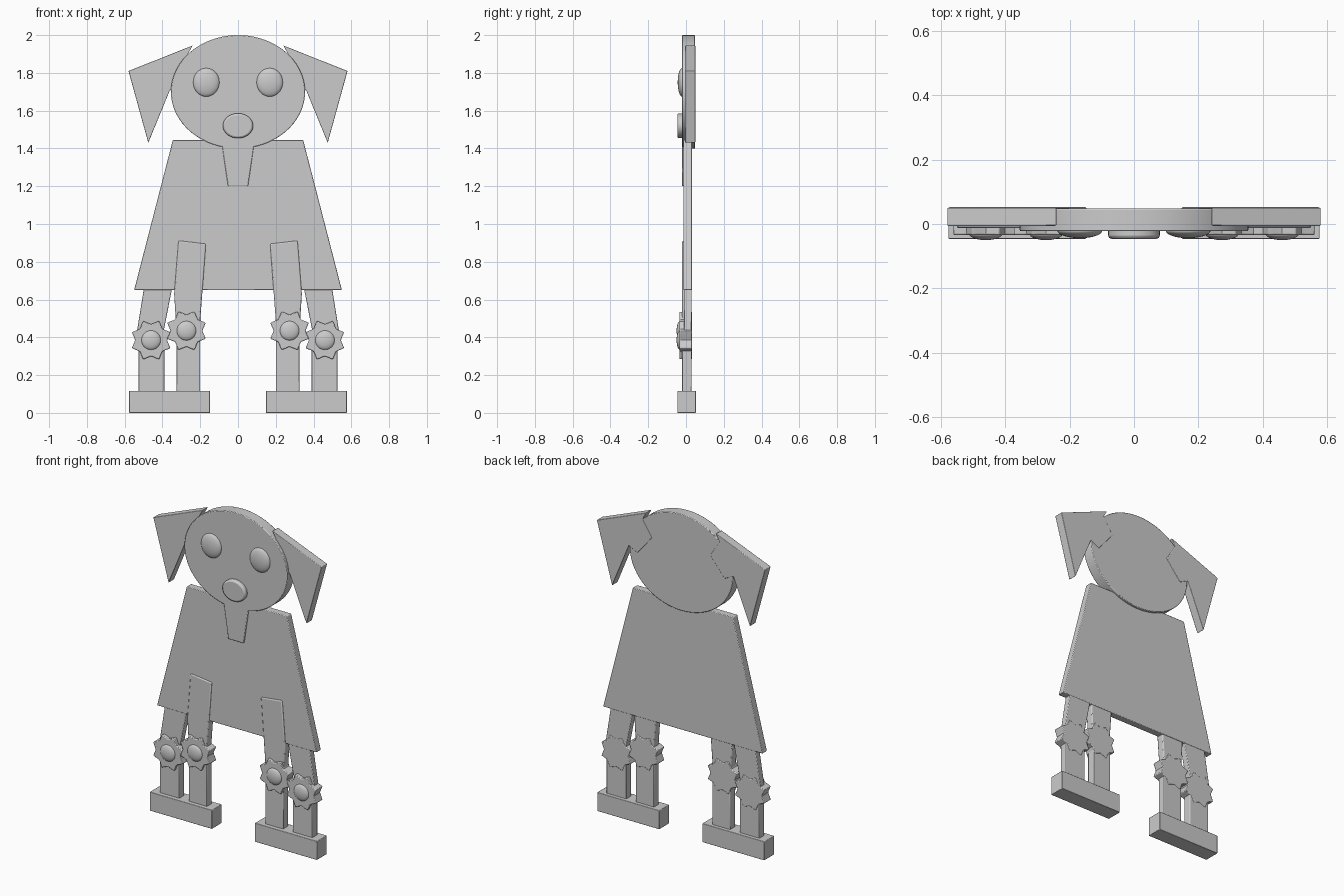
import bpy, bmesh
from math import sin, cos, pi, radians
from mathutils import Vector

cube = bpy.data.objects.get("Cube")
if cube:
    bpy.data.objects.remove(cube, do_unlink=True)

grey = bpy.data.materials.new("plain grey")
grey.use_nodes = True
colour = (0.6, 0.6, 0.6, 1)
grey.diffuse_color = colour
grey.node_tree.nodes["Principled BSDF"].inputs["Base Color"].default_value = colour


def finish(name, bm, bevel=0.0):
    bmesh.ops.recalc_face_normals(bm, faces=bm.faces)
    mesh = bpy.data.meshes.new(name)
    bm.to_mesh(mesh)
    bm.free()
    mesh.materials.append(grey)
    ob = bpy.data.objects.new(name, mesh)
    bpy.context.collection.objects.link(ob)
    if bevel:
        mod = ob.modifiers.new("soft edge", "BEVEL")
        mod.width = bevel
        mod.segments = 2
        mod.limit_method = "ANGLE"
        mod.angle_limit = radians(50)
    bpy.ops.object.select_all(action="DESELECT")
    ob.select_set(True)
    bpy.context.view_layer.objects.active = ob
    bpy.ops.object.shade_smooth_by_angle(angle=radians(35))
    return ob


def plate(name, outline, front, back, bevel=0.004):
    """Extrude an x-z outline between two depths."""
    bm = bmesh.new()
    face = bm.faces.new([bm.verts.new((x, front, z)) for x, z in outline])
    new = bmesh.ops.extrude_face_region(bm, geom=[face])["geom"]
    bmesh.ops.translate(bm, vec=Vector((0, back - front, 0)),
                        verts=[v for v in new if isinstance(v, bmesh.types.BMVert)])
    return finish(name, bm, bevel)


def ellipse(cx, cz, rx, rz, n=64):
    return [(cx + rx * cos(2 * pi * i / n), cz + rz * sin(2 * pi * i / n)) for i in range(n)]


def button(name, cx, cz, rx, rz, base, depth):
    """Flattened dome that bulges towards the front."""
    bm = bmesh.new()
    bmesh.ops.create_uvsphere(bm, u_segments=32, v_segments=16, radius=1)
    for v in bm.verts:
        x, y, z = v.co
        v.co = (cx + rx * x, base + depth * z, cz + rz * y)
    return finish(name, bm)


def star(cx, cz, inner, outer, points=8):
    """Scalloped ring with pointed tips."""
    outline = []
    steps = 6
    for i in range(points * steps):
        t = abs((i % steps) / steps * 2 - 1)
        r = inner + (outer - inner) * t ** 1.5
        a = 2 * pi * i / (points * steps) + pi / points
        outline.append((cx + r * cos(a), cz + r * sin(a)))
    return outline


# Head, tongue and nose
plate("head", ellipse(0, 1.7, 0.355, 0.3, 96), -0.022, 0.048)
plate("tongue", [(-0.085, 1.42), (-0.053, 1.2), (0.053, 1.2), (0.085, 1.42)], -0.022, 0.0)
plate("nose", ellipse(0, 1.52, 0.08, 0.066, 40), -0.046, -0.01, 0.01)

# Body
plate("body", [(-0.345, 1.445), (-0.55, 0.65), (0.55, 0.65), (0.345, 1.445)], -0.013, 0.032)

for side, s in (("left", 1), ("right", -1)):
    def flip(points):
        return [(s * x, z) for x, z in points]

    plate(side + "_ear", flip([(0.58, 1.81), (0.24, 1.945), (0.265, 1.9),
                               (0.2, 1.8), (0.3, 1.68), (0.36, 1.71), (0.475, 1.43)]),
          -0.006, 0.05, 0.003)
    button(side + "_eye", s * 0.168, 1.75, 0.07, 0.076, -0.02, 0.024)

    # Legs: slanted upper part and straight lower part
    plate(side + "_inner_upper_leg", flip([(0.17, 0.895), (0.315, 0.912), (0.338, 0.63),
                                           (0.325, 0.42), (0.205, 0.42), (0.188, 0.65)]),
          -0.02, 0.028, 0.006)
    plate(side + "_inner_lower_leg", flip([(0.2, 0.44), (0.2, 0.1), (0.325, 0.1), (0.325, 0.44)]),
          -0.02, 0.03)
    plate(side + "_outer_upper_leg", flip([(0.345, 0.68), (0.495, 0.68), (0.54, 0.4), (0.4, 0.4)]),
          -0.01, 0.03)
    plate(side + "_outer_lower_leg", flip([(0.39, 0.42), (0.39, 0.1), (0.527, 0.1), (0.527, 0.42)]),
          -0.02, 0.03)

    # Knee joints
    for part, x, z in (("inner", 0.273, 0.435), ("outer", 0.46, 0.385)):
        plate(f"{side}_{part}_knee_star", star(s * x, z, 0.085, 0.11), -0.034, 0.032)
        button(f"{side}_{part}_knee_hub", s * x, z, 0.052, 0.052, -0.03, 0.02)

    plate(side + "_foot", flip([(0.148, 0), (0.576, 0), (0.576, 0.117), (0.148, 0.117)]),
          -0.046, 0.052, 0.003)
